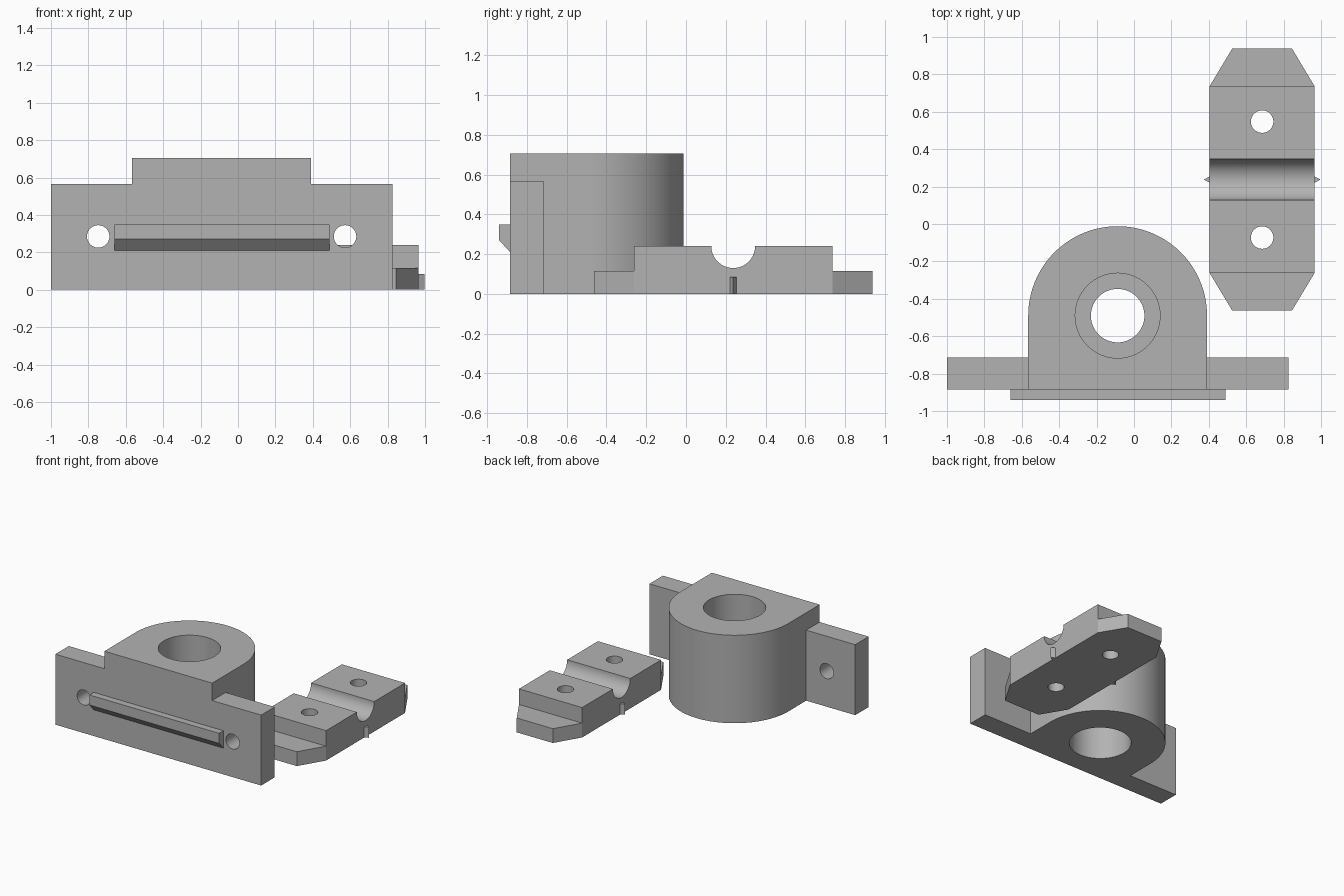
import bpy
import bmesh
from math import sin, cos, pi
from mathutils import Vector

cube = bpy.data.objects.get("Cube")
if cube:
    bpy.data.objects.remove(cube, do_unlink=True)

grey = bpy.data.materials.new("plain grey")
grey.use_nodes = True
colour = (0.45, 0.45, 0.45, 1)
grey.diffuse_color = colour
grey.node_tree.nodes["Principled BSDF"].inputs["Base Color"].default_value = colour


def prism(name, outline, start, end, axis="z"):
    """Extrude a 2D outline along an axis; x takes (y, z), y takes (x, z), z takes (x, y)."""
    place = {"x": lambda a, b, c: (c, a, b),
             "y": lambda a, b, c: (a, c, b),
             "z": lambda a, b, c: (a, b, c)}[axis]
    step = Vector(place(0, 0, end - start))
    bm = bmesh.new()
    face = bm.faces.new([bm.verts.new(place(a, b, start)) for a, b in outline])
    new = bmesh.ops.extrude_face_region(bm, geom=[face])["geom"]
    bmesh.ops.translate(bm, vec=step,
                        verts=[v for v in new if isinstance(v, bmesh.types.BMVert)])
    bmesh.ops.recalc_face_normals(bm, faces=bm.faces)
    mesh = bpy.data.meshes.new(name)
    bm.to_mesh(mesh)
    bm.free()
    mesh.materials.append(grey)
    obj = bpy.data.objects.new(name, mesh)
    bpy.context.collection.objects.link(obj)
    return obj


def arc(a, b, radius, begin, finish, count):
    angles = [begin + (finish - begin) * i / count for i in range(count + 1)]
    return [(a + radius * cos(t), b + radius * sin(t)) for t in angles]


def circle(a, b, radius):
    return arc(a, b, radius, 0, 2 * pi, 64)[:-1]


def rectangle(a0, a1, b0, b1):
    return [(a0, b0), (a1, b0), (a1, b1), (a0, b1)]


def combine(target, tool, operation):
    """Apply a boolean and discard the tool."""
    mod = target.modifiers.new("boolean", "BOOLEAN")
    mod.operation, mod.solver, mod.object = operation, "EXACT", tool
    bpy.context.view_layer.objects.active = target
    bpy.ops.object.modifier_apply(modifier=mod.name)
    bpy.data.objects.remove(tool, do_unlink=True)


def smooth(obj):
    bpy.ops.object.select_all(action="DESELECT")
    obj.select_set(True)
    bpy.context.view_layer.objects.active = obj
    bpy.ops.object.shade_smooth_by_angle(angle=pi / 6)


# Holder: rounded housing joined to a wide mounting flange
cx, cy, front, height = -0.0875, -0.49, -0.885, 0.705
radius = 0.478
outline = [(cx - radius, front), (cx + radius, front)] + arc(cx, cy, radius, 0, pi, 64)
holder = prism("bearing_housing", outline, 0, height)
combine(holder, prism("flange", rectangle(-1, 0.825, front, -0.715), 0, 0.565), "UNION")

# Bore: narrow through hole with a wide counterbore from each end
for r, low, high in ((0.143, -0.1, 0.8), (0.227, -0.1, 0.3), (0.227, 0.42, 0.8)):
    combine(holder, prism("bore", circle(cx, cy, r), low, high), "DIFFERENCE")

# Flange screw holes
for side in (-1, 1):
    combine(holder, prism("screw_hole", circle(cx + side * 0.66, 0.285, 0.06),
                          -1, -0.6, "y"), "DIFFERENCE")
smooth(holder)

# Front rail with a sloped underside
rail = [(front, 0.21), (front, 0.35), (-0.94, 0.35), (-0.94, 0.27)]
prism("front_rail", rail, -0.66, 0.49, "x")

# Clamp: stepped side profile with a rod groove, trimmed to a tapered outline
mx, my, half = 0.685, 0.2375, 0.28
top, ledge, block, reach = 0.24, 0.115, 0.5, 0.7
profile = [(my - reach, 0), (my - reach, ledge), (my - block, ledge), (my - block, top)]
profile += arc(my, top, 0.11, pi, 2 * pi, 32)
profile += [(my + block, top), (my + block, ledge), (my + reach, ledge), (my + reach, 0)]
clamp = prism("rod_clamp", profile, mx - half, mx + half, "x")
tip = 0.16
plan = [(mx - tip, my - reach), (mx + tip, my - reach), (mx + half, my - block),
        (mx + half, my + block), (mx + tip, my + reach), (mx - tip, my + reach),
        (mx - half, my + block), (mx - half, my - block)]
combine(clamp, prism("trim", plan, -0.1, 0.5), "INTERSECT")
for side in (-1, 1):
    combine(clamp, prism("clamp_hole", circle(mx, my + side * 0.31, 0.06),
                         -0.1, 0.5), "DIFFERENCE")
smooth(clamp)

# Small pointed markers on both sides of the clamp
for side, name in ((-1, "right_marker"), (1, "left_marker")):
    base = mx + side * half
    prism(name, [(base, my - 0.017), (base + side * 0.032, my), (base, my + 0.017)],
          0, 0.085)
